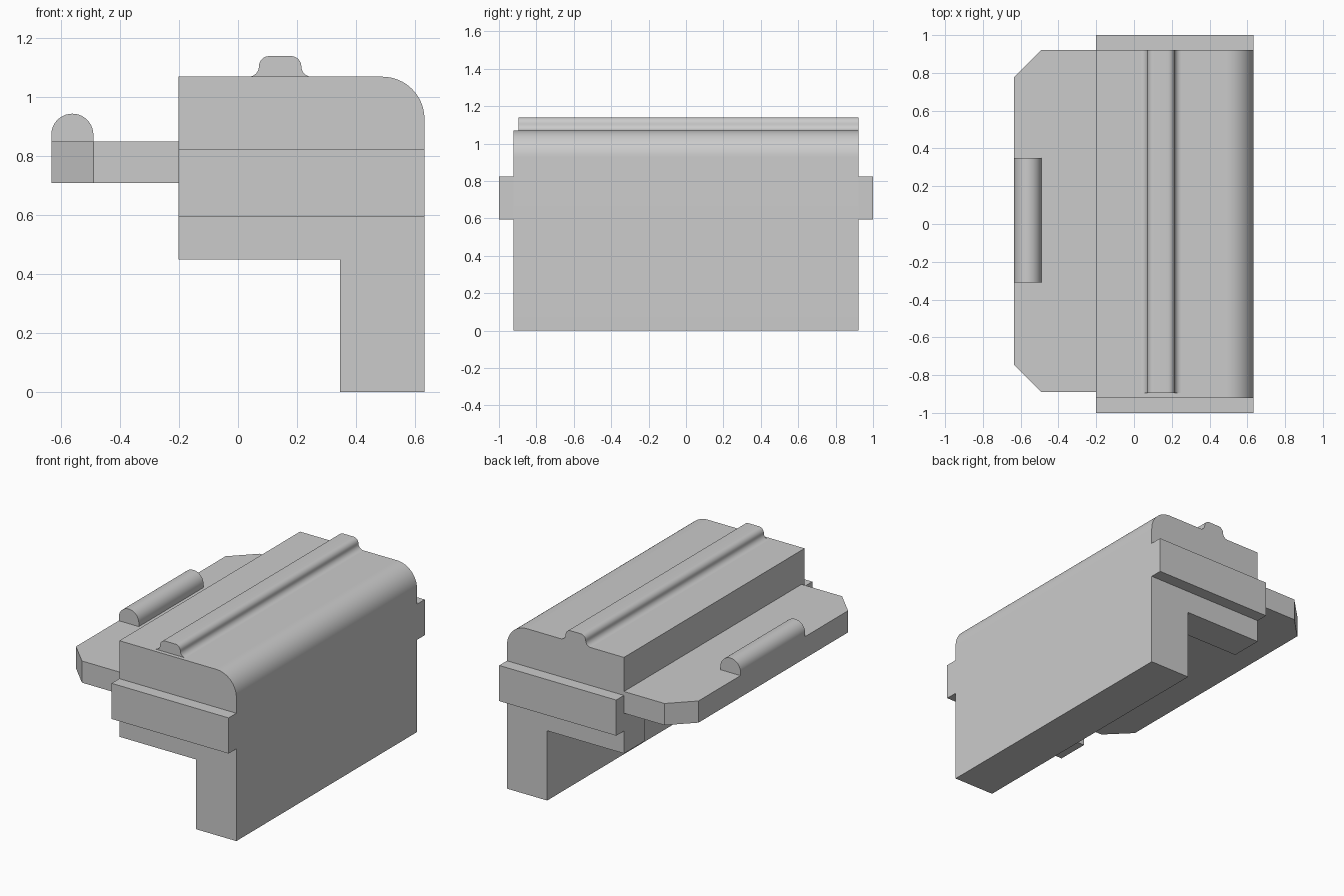
import bpy, bmesh, math
from mathutils import Vector

cube = bpy.data.objects.get("Cube")
if cube:
    bpy.data.objects.remove(cube, do_unlink=True)

grey = bpy.data.materials.new("plain grey")
grey.use_nodes = True
COLOUR = (0.6, 0.6, 0.6, 1)
grey.diffuse_color = COLOUR
grey.node_tree.nodes["Principled BSDF"].inputs["Base Color"].default_value = COLOUR


def arc(cx, cy, r, start, end, steps=12):
    """Points on an arc, angles in degrees."""
    angles = [math.radians(start + (end - start) * i / steps) for i in range(steps + 1)]
    return [(cx + r * math.cos(a), cy + r * math.sin(a)) for a in angles]


def extrude(name, outline, low, high, axis="Y"):
    """Prism from an outline in XZ (axis Y) or XY (axis Z)."""
    place = (lambda p, d: Vector((p[0], d, p[1]))) if axis == "Y" else (lambda p, d: Vector((p[0], p[1], d)))
    bm = bmesh.new()
    face = bm.faces.new([bm.verts.new(place(p, low)) for p in outline])
    grown = bmesh.ops.extrude_face_region(bm, geom=[face])["geom"]
    shift = place((0, 0), high - low)
    bmesh.ops.translate(bm, vec=shift, verts=[v for v in grown if isinstance(v, bmesh.types.BMVert)])
    bmesh.ops.recalc_face_normals(bm, faces=bm.faces)
    mesh = bpy.data.meshes.new(name)
    bm.to_mesh(mesh)
    bm.free()
    mesh.materials.append(grey)
    obj = bpy.data.objects.new(name, mesh)
    bpy.context.collection.objects.link(obj)
    return obj


def activate(obj):
    bpy.ops.object.select_all(action="DESELECT")
    obj.select_set(True)
    bpy.context.view_layer.objects.active = obj


def smooth(obj):
    activate(obj)
    bpy.ops.object.shade_smooth_by_angle(angle=math.radians(30))


def rect(x0, x1, z0, z1):
    return [(x0, z0), (x1, z0), (x1, z1), (x0, z1)]


BACK, FRONT, LEG, END = -0.202, 0.633, 0.346, 0.921
TOP, PLATE_LOW, PLATE_TOP, STEP = 1.07, 0.71, 0.85, 0.45
ROUND = 0.143

# Main body: L-shaped profile with one rounded top edge
body = extrude("main_body",
               [(LEG, 0), (FRONT, 0)]
               + arc(FRONT - ROUND, TOP - ROUND, ROUND, 0, 90, 16)
               + [(BACK, TOP), (BACK, STEP), (LEG, STEP)], -END, END)

# Recess under the body, leaving a wall at each end
cutter = extrude("recess_cutter", rect(BACK - 0.2, LEG, STEP - 0.2, PLATE_LOW), -0.71, 0.71)
cutter.hide_render = True
cut = body.modifiers.new("recess", "BOOLEAN")
cut.operation, cut.solver, cut.object = "DIFFERENCE", "EXACT", cutter
activate(body)
bpy.ops.object.modifier_apply(modifier="recess")
bpy.data.objects.remove(cutter, do_unlink=True)
smooth(body)

# Rails on both ends
for name, side in (("front_rail", -1), ("back_rail", 1)):
    low, high = sorted((side * END, side))
    extrude(name, rect(BACK, FRONT, 0.595, 0.825), low, high)

# Side plate with chamfered corners
EDGE, CHAMFER = -0.634, 0.143
y0, y1 = -0.89, END
extrude("side_plate",
        [(BACK, y0), (EDGE + CHAMFER, y0), (EDGE, y0 + CHAMFER),
         (EDGE, y1 - CHAMFER), (EDGE + CHAMFER, y1), (BACK, y1)],
        PLATE_LOW, PLATE_TOP, "Z")

# Round-topped grip bar on the plate
R = 0.0715
smooth(extrude("grip_bar",
               [(EDGE, PLATE_TOP), (EDGE + 2 * R, PLATE_TOP)] + arc(EDGE + R, 0.873, R, 0, 180, 20),
               -0.31, 0.35))

# Top ridge with filleted foot and rounded crest
F = 0.035
MID, HALF = 0.143, 0.072
right = arc(MID + HALF + F, TOP + F, F, 270, 180, 8) + arc(MID + HALF - F, TOP + F, F, 0, 90, 8)[1:]
left = [(2 * MID - x, z) for x, z in reversed(right)]
smooth(extrude("top_ridge", right + left, -0.895, END))
